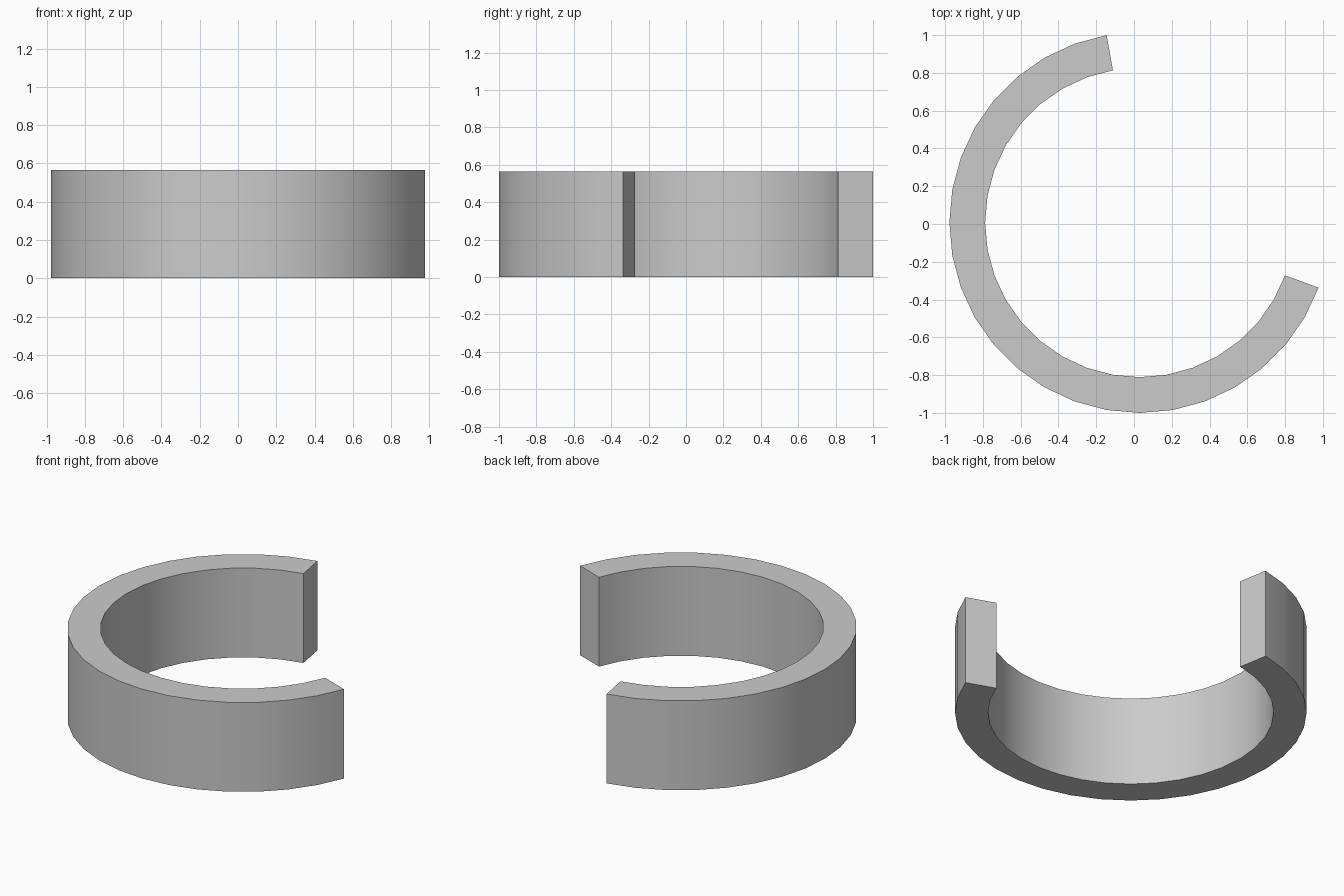
import bpy, bmesh, math

if "Cube" in bpy.data.objects:
    bpy.data.objects.remove(bpy.data.objects["Cube"])

R_OUT, R_IN, HEIGHT = 1.0077, 0.8185, 0.565
START, END, STEPS = 100, 340, 24      # open ring, 10 degrees per facet

# Centre the open ring's bounding box on the origin
CX = R_OUT * (1 - math.cos(math.radians(20))) / 2
CY = R_OUT * (1 - math.sin(math.radians(100))) / 2


def point(radius, angle, z):
    return (CX + radius * math.cos(angle), CY + radius * math.sin(angle), z)


# Rectangular cross-section swept around the arc
section = [(R_IN, 0), (R_OUT, 0), (R_OUT, HEIGHT), (R_IN, HEIGHT)]
bm = bmesh.new()
rings = []
for i in range(STEPS + 1):
    a = math.radians(START + (END - START) * i / STEPS)
    rings.append([bm.verts.new(point(r, a, z)) for r, z in section])
for a, b in zip(rings, rings[1:]):
    for k in range(4):
        n = (k + 1) % 4
        bm.faces.new((a[k], a[n], b[n], b[k]))

# Flat end caps
bm.faces.new(rings[0])
bm.faces.new(rings[-1])
bmesh.ops.recalc_face_normals(bm, faces=bm.faces)

mesh = bpy.data.meshes.new("open_ring")
bm.to_mesh(mesh)
bm.free()
ring = bpy.data.objects.new("open_ring", mesh)
bpy.context.collection.objects.link(ring)

# Smooth curved walls, sharp rims and ends
bpy.context.view_layer.objects.active = ring
ring.select_set(True)
bpy.ops.object.shade_smooth_by_angle(angle=math.radians(30))
